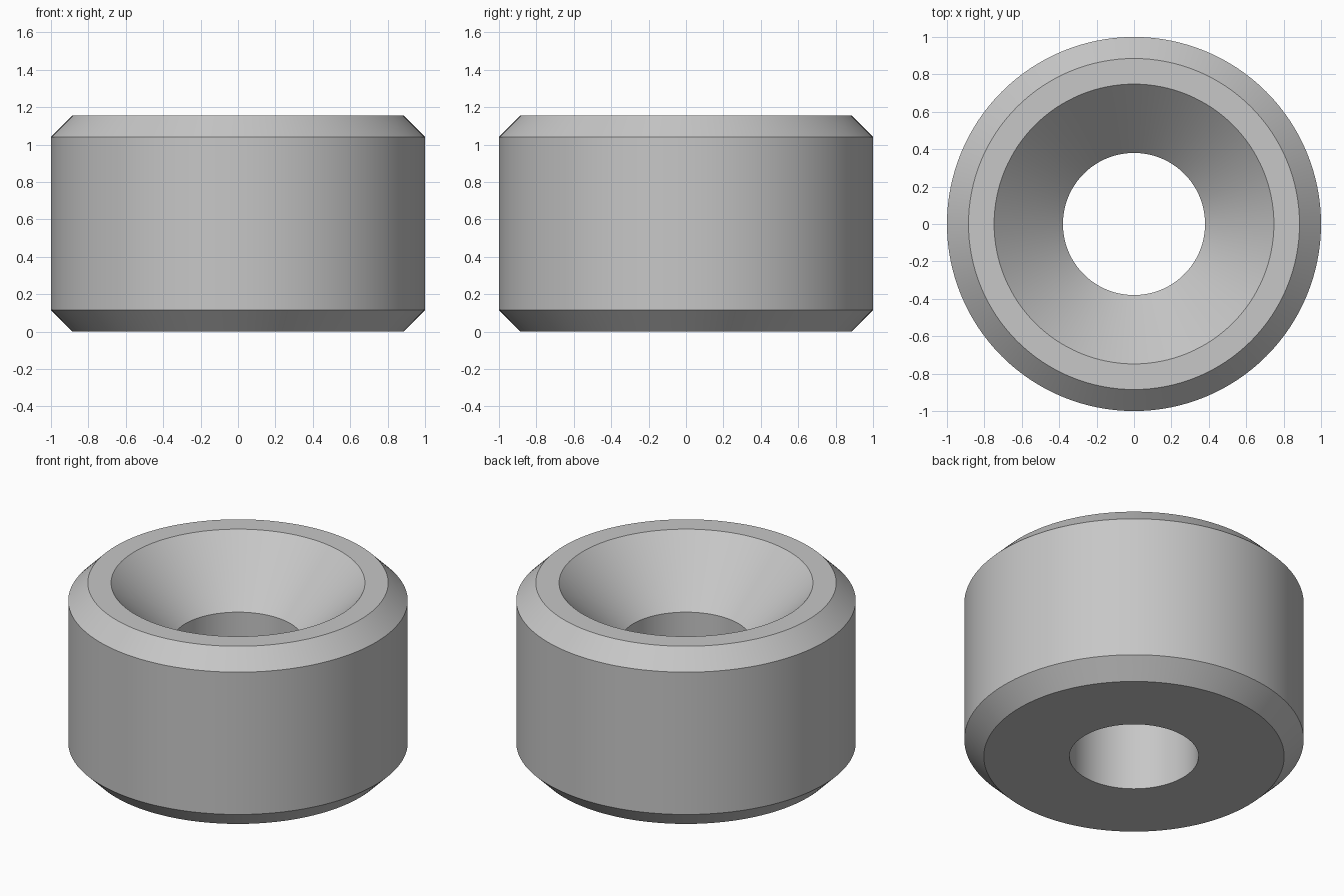
import bpy
import bmesh
import math

SEGMENTS = 128
HEIGHT = 1.155
OUTER = 1.0
CHAMFER = 0.115
SINK = 0.748
BORE = 0.38

cube = bpy.data.objects.get("Cube")
if cube:
    bpy.data.objects.remove(cube, do_unlink=True)

# Plain grey material
grey = bpy.data.materials.new("light grey")
grey.use_nodes = True
colour = (0.57, 0.57, 0.57, 1)
grey.diffuse_color = colour
grey.node_tree.nodes["Principled BSDF"].inputs["Base Color"].default_value = colour

# Closed cross-section: chamfered outside, countersunk bore inside (radius, height)
profile = [
    (BORE, 0),
    (OUTER - CHAMFER, 0),
    (OUTER, CHAMFER),
    (OUTER, HEIGHT - CHAMFER),
    (OUTER - CHAMFER, HEIGHT),
    (SINK, HEIGHT),
    (BORE, HEIGHT - (SINK - BORE)),
]

# Revolve the cross-section around z
bm = bmesh.new()
verts = [bm.verts.new((r, 0, z)) for r, z in profile]
edges = [bm.edges.new((v, verts[(i + 1) % len(verts)])) for i, v in enumerate(verts)]
bmesh.ops.spin(bm, geom=verts + edges, cent=(0, 0, 0), axis=(0, 0, 1),
               angle=math.tau, steps=SEGMENTS, use_merge=True)
bmesh.ops.remove_doubles(bm, verts=bm.verts[:], dist=0.0001)
bmesh.ops.recalc_face_normals(bm, faces=bm.faces[:])

mesh = bpy.data.meshes.new("countersunk_bushing")
bm.to_mesh(mesh)
bm.free()
mesh.materials.append(grey)
bushing = bpy.data.objects.new("countersunk_bushing", mesh)
bpy.context.collection.objects.link(bushing)

# Smooth the round walls, keep the rims crisp
bpy.ops.object.select_all(action="DESELECT")
bushing.select_set(True)
bpy.context.view_layer.objects.active = bushing
bpy.ops.object.shade_smooth_by_angle(angle=math.radians(30))
